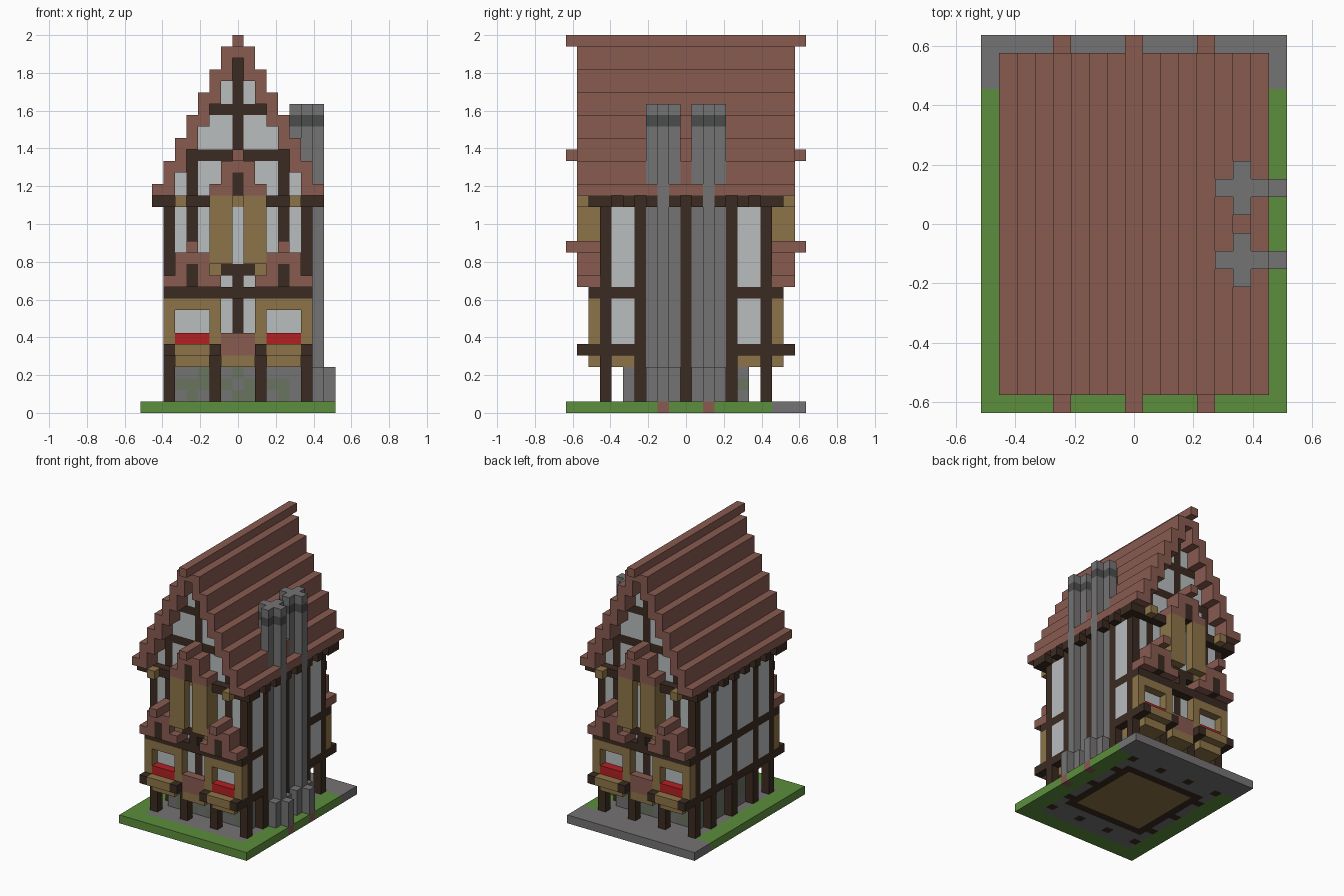
import bpy, bmesh, random
from mathutils import Vector

random.seed(4)
cube = bpy.data.objects.get("Cube")
if cube:
    bpy.data.objects.remove(cube)

U = 2 / 33  # edge of one building block


def srgb(text):
    vals = [int(text[n:n + 2], 16) / 255 for n in range(0, 6, 2)]
    return [v / 12.92 if v < 0.04 else ((v + 0.055) / 1.055) ** 2.4 for v in vals] + [1]


COLOURS = {"tile": "885b50", "timber": "3b2b21", "plaster": "b8bdbf", "oak": "8d7448",
           "stone": "757373", "soot": "4b4c4c", "grass": "5c8d3c", "red": "b42022",
           "moss": "6a7360"}
mats = {}
for name, code in COLOURS.items():
    m = bpy.data.materials.new(name)
    m.use_nodes = True
    m.diffuse_color = srgb(code)
    m.node_tree.nodes["Principled BSDF"].inputs["Base Color"].default_value = srgb(code)
    mats[name] = m

blocks = {}  # block position -> (part, colour); later parts replace earlier ones


def span(r):
    return range(r, r + 1) if isinstance(r, int) else range(r[0], r[1] + 1)


def box(part, colour, xs, ys, zs, mirror="xy"):
    """Fill inclusive block ranges, mirrored across the named axes."""
    for sx in (1, -1) if "x" in mirror else (1,):
        for sy in (1, -1) if "y" in mirror else (1,):
            for x in span(xs):
                for y in span(ys):
                    for z in span(zs):
                        blocks[sx * x, sy * y, z] = (part, colour)


def gable(part, cx, z):
    """Small stepped gable over a bay, with a projecting ridge."""
    box(part, "tile", (cx - 2, cx + 2), (8, 9), z)
    box(part, "tile", (cx - 1, cx + 1), (8, 9), (z + 1, z + 2))
    box(part, "tile", cx, (8, 10), z + 3)
    box(part, "timber", cx, (8, 9), (z, z + 1))


# Ground slab: lawn, paving, floor
box("ground", "grass", (-8, 8), (-10, 10), 0, "")
box("ground", "stone", (-6, 6), (-8, 10), 0, "")
box("ground", "stone", (-8, 8), (8, 10), 0, "")
box("ground", "timber", (-5, 5), (-5, 5), 0, "")
box("ground", "oak", (-4, 4), (-4, 4), 0, "")
box("ground", "tile", 8, 2, 0, "y")

# Recessed stone ground storey
for x in range(-5, 6):
    for y in range(-5, 6):
        if max(abs(x), abs(y)) == 5:
            for z in range(1, 5):
                box("stone_wall", random.choice(("stone", "moss")), x, y, z, "")

# Overhanging floor and its beams
box("upper_floor", "oak", (0, 5), (5, 7), 4)
box("upper_floor", "oak", (0, 1), 8, 4)
box("upper_floor", "oak", (3, 5), 8, 4)
box("upper_floor", "timber", (0, 5), (6, 7), 5)

# Infill panels of both upper storeys and the gable ends
box("side_panels", "plaster", 6, (0, 7), (6, 17))
box("end_panels", "plaster", (0, 6), 7, (6, 18))
for x in range(6):
    box("end_panels", "plaster", x, 7, (18, 30 if x == 0 else 30 - 2 * x))

# Timber frame: posts, rails and gable framing
for y in (0, 4, 7):
    box("side_posts", "timber", 6, y, (0, 17))
box("end_posts", "timber", 2, 7, (0, 5))
box("end_posts", "timber", 4, 7, (11, 21))
box("end_posts", "timber", 0, 7, (7, 30))
box("side_rails", "timber", 6, (0, 9), 5)
box("side_rails", "timber", 6, (0, 8), 10)
box("end_rails", "timber", (0, 6), (7, 8), 10)
box("end_rails", "timber", (0, 4), 7, 22)
box("end_rails", "timber", (0, 2), 7, 26)
box("eaves", "timber", 6, (0, 8), 18)
box("eaves", "timber", (0, 7), 8, 18)
for y in (1, 3, 5, 7):
    box("rafter_ends", "timber", 7, y, 18)
box("eaves_brackets", "oak", 5, 9, 18)

# Window bays with flower boxes and trays
box("window_bays", "oak", (2, 6), 8, (6, 9))
for x in (3, 4, 5):
    for z in (7, 8):
        for sx in (1, -1):
            for sy in (1, -1):
                blocks.pop((sx * x, sy * 8, z), None)
box("flower_boxes", "red", (3, 5), 8, 6)
box("bay_trays", "timber", (2, 6), (8, 9), 5)
box("bay_trays", "oak", (3, 5), (8, 9), 5)
box("brick_balcony", "tile", (0, 1), 8, (5, 6))

# Central oriel on a timber bracket
box("oriel", "oak", (1, 2), (8, 9), (13, 18))
box("oriel", "oak", 2, 8, 12)
box("oriel", "plaster", 0, 8, (13, 17))
box("oriel", "oak", 0, 8, 18)
box("oriel_bracket", "timber", (0, 1), 8, 12)
box("oriel_bracket", "timber", 0, 8, 11)

# Stepped main roof and small gables
box("ridge", "tile", 0, (0, 10), 32)
box("ridge", "tile", 0, (0, 9), 31)
for x in range(1, 7):
    box("main_roof", "tile", x, (0, 9), (31 - 2 * x, 33 - 2 * x))
box("main_roof", "tile", 7, (0, 9), 19)
gable("bay_gables", 4, 11)
gable("oriel_gable", 0, 19)

# Twin cross-shaped chimneys with flared feet and a soot band
for colour, zs in (("stone", (1, 26)), ("soot", 25)):
    box("chimneys", colour, (5, 7), 2, zs, "y")
    box("chimneys", colour, 6, (1, 3), zs, "y")
box("chimney_feet", "stone", 7, (1, 3), (1, 3), "y")
box("chimney_feet", "stone", 8, 2, (1, 3), "y")

# Skin every part, leaving out faces buried between blocks
parts = {}
for pos, (part, colour) in blocks.items():
    parts.setdefault(part, []).append((pos, colour))

AXES = [Vector(a) * s for a in ((1, 0, 0), (0, 1, 0), (0, 0, 1)) for s in (1, -1)]
for part, cells in parts.items():
    bm = bmesh.new()
    used = sorted({c for _, c in cells})
    for pos, colour in cells:
        centre = Vector(pos) + Vector((0, 0, 0.5))
        for n in AXES:
            if tuple(int(v) for v in Vector(pos) + n) in blocks:
                continue
            a = Vector((n.y, n.z, n.x)) / 2
            b = n.cross(a)
            mid = centre + n / 2
            quad = (mid - a - b, mid + a - b, mid + a + b, mid - a + b)
            face = bm.faces.new([bm.verts.new(p * U) for p in quad])
            face.material_index = used.index(colour)
    bmesh.ops.remove_doubles(bm, verts=bm.verts, dist=U / 100)
    mesh = bpy.data.meshes.new(part)
    bm.to_mesh(mesh)
    bm.free()
    for colour in used:
        mesh.materials.append(mats[colour])
    bpy.context.scene.collection.objects.link(bpy.data.objects.new(part, mesh))
